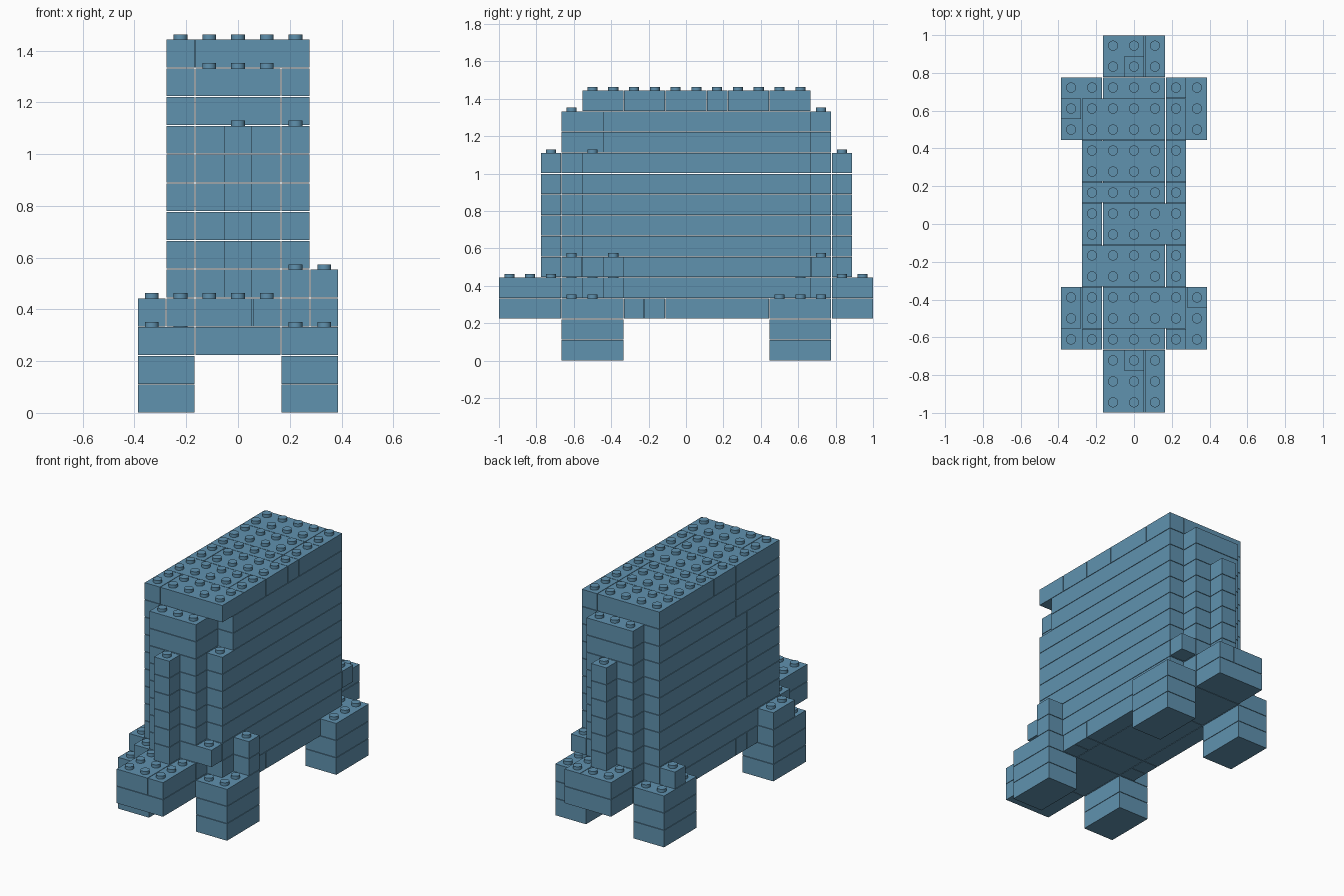
import bpy
import bmesh
from math import radians
from mathutils import Matrix, Vector

old = bpy.data.objects.get("Cube")
if old:
    bpy.data.objects.remove(old, do_unlink=True)

UNIT = 1 / 9            # one grid cell, also one brick height
GAP = 0.0015            # half of the seam between bricks
STUD_RADIUS = 0.027
STUD_HEIGHT = 0.02
COLUMNS, ROWS = 7, 18

blue = bpy.data.materials.new("steel_blue")
blue.use_nodes = True
blue_colour = (0.117, 0.287, 0.429, 1)
blue.diffuse_color = blue_colour
blue.node_tree.nodes["Principled BSDF"].inputs["Base Color"].default_value = blue_colour

parts = {}              # part name -> list of bricks
filled = {}             # occupied cell -> part name


def brick(part, columns, rows, layers):
    """Stack of one brick per layer; each span is (first, end) in grid cells."""
    for layer in range(*layers):
        parts.setdefault(part, []).append((columns, rows, layer))
        for c in range(*columns):
            for r in range(*rows):
                filled[c, r, layer] = part


def course(part, columns, rows, layers, seams=()):
    """A run of bricks along the length, split at the given rows."""
    cuts = [rows[0], *seams, rows[1]]
    for start, end in zip(cuts, cuts[1:]):
        brick(part, columns, (start, end), layers)


def point(c, r, layer):
    return Vector(((c - COLUMNS / 2) * UNIT, (r - ROWS / 2) * UNIT, layer * UNIT))


right_side, left_side = (5, 6), (1, 2)
middle, centre = (2, 5), (3, 4)
right_leg, left_leg = (5, 7), (0, 2)
front_leg, rear_leg = (3, 6), (13, 16)

# Four legs, three bricks high
for end, rows in (("front", front_leg), ("rear", rear_leg)):
    brick(end + "_right_leg", right_leg, rows, (0, 3))
    brick(end + "_left_leg", left_leg, rows, (0, 3))

# Base slab between the legs
course("base", middle, (3, 16), (2, 3), (6, 8, 13))
for side in (left_side, right_side):
    course("base", side, (6, 13), (2, 3), (7, 8))

# Bumpers and the narrow column standing on each
for end, rows, column_row in (("front", (0, 3), (2, 3)), ("rear", (16, 18), (16, 17))):
    brick(end + "_bumper", middle, rows, (2, 3))
    brick(end + "_bumper", (2, 4), rows, (3, 4))
    brick(end + "_bumper", (4, 5), rows, (3, 4))
    brick(end + "_column", centre, column_row, (4, 10))

# Small bricks around the legs
brick("front_right_post", (6, 7), (5, 6), (3, 5))
brick("front_left_block", (0, 1), (4, 6), (3, 4))
brick("front_left_step", left_side, (3, 4), (3, 4))
brick("rear_left_block", (0, 1), (14, 15), (3, 4))
brick("front_right_step", right_side, (3, 4), (4, 5))
brick("rear_right_step", right_side, (15, 16), (4, 5))

# Body: protruding middle, then the two long side walls
brick("body_middle", middle, (3, 16), (3, 12))
course("body_right_wall", right_side, (4, 15), (3, 10))
course("body_right_wall", right_side, (5, 15), (10, 12))
course("body_left_wall", left_side, (4, 15), (3, 5), (6,))
course("body_left_wall", left_side, (4, 15), (5, 10), (7,))
course("body_left_wall", left_side, (4, 15), (10, 12), (5, 8))

# Roof slab with staggered seams
roof_cuts = [4, 6, 8, 10, 11, 13, 15]
for i, rows in enumerate(zip(roof_cuts, roof_cuts[1:])):
    split = 2 if i in (0, 2) else 5
    brick("roof", (1, split), rows, (12, 13))
    brick("roof", (split, 6), rows, (12, 13))

# Build each part as one mesh, with studs on every uncovered cell
for name, bricks in parts.items():
    bm = bmesh.new()
    inset = Vector((GAP, GAP, GAP))
    for columns, rows, layer in bricks:
        low = point(columns[0], rows[0], layer) + inset
        high = point(columns[1], rows[1], layer + 1) - inset
        place = Matrix.Translation((low + high) / 2) @ Matrix.Diagonal((*(high - low), 1))
        bmesh.ops.create_cube(bm, size=1, matrix=place)
    for (c, r, layer), owner in filled.items():
        if owner == name and (c, r, layer + 1) not in filled:
            top = point(c + 0.5, r + 0.5, layer + 1)
            top.z += STUD_HEIGHT / 2 - GAP
            bmesh.ops.create_cone(bm, cap_ends=True, segments=16, radius1=STUD_RADIUS,
                                  radius2=STUD_RADIUS, depth=STUD_HEIGHT,
                                  matrix=Matrix.Translation(top))
    mesh = bpy.data.meshes.new(name)
    bm.to_mesh(mesh)
    bm.free()
    mesh.materials.append(blue)
    obj = bpy.data.objects.new(name, mesh)
    bpy.context.collection.objects.link(obj)
    bpy.ops.object.select_all(action="DESELECT")
    obj.select_set(True)
    bpy.context.view_layer.objects.active = obj
    bpy.ops.object.shade_smooth_by_angle(angle=radians(35))
